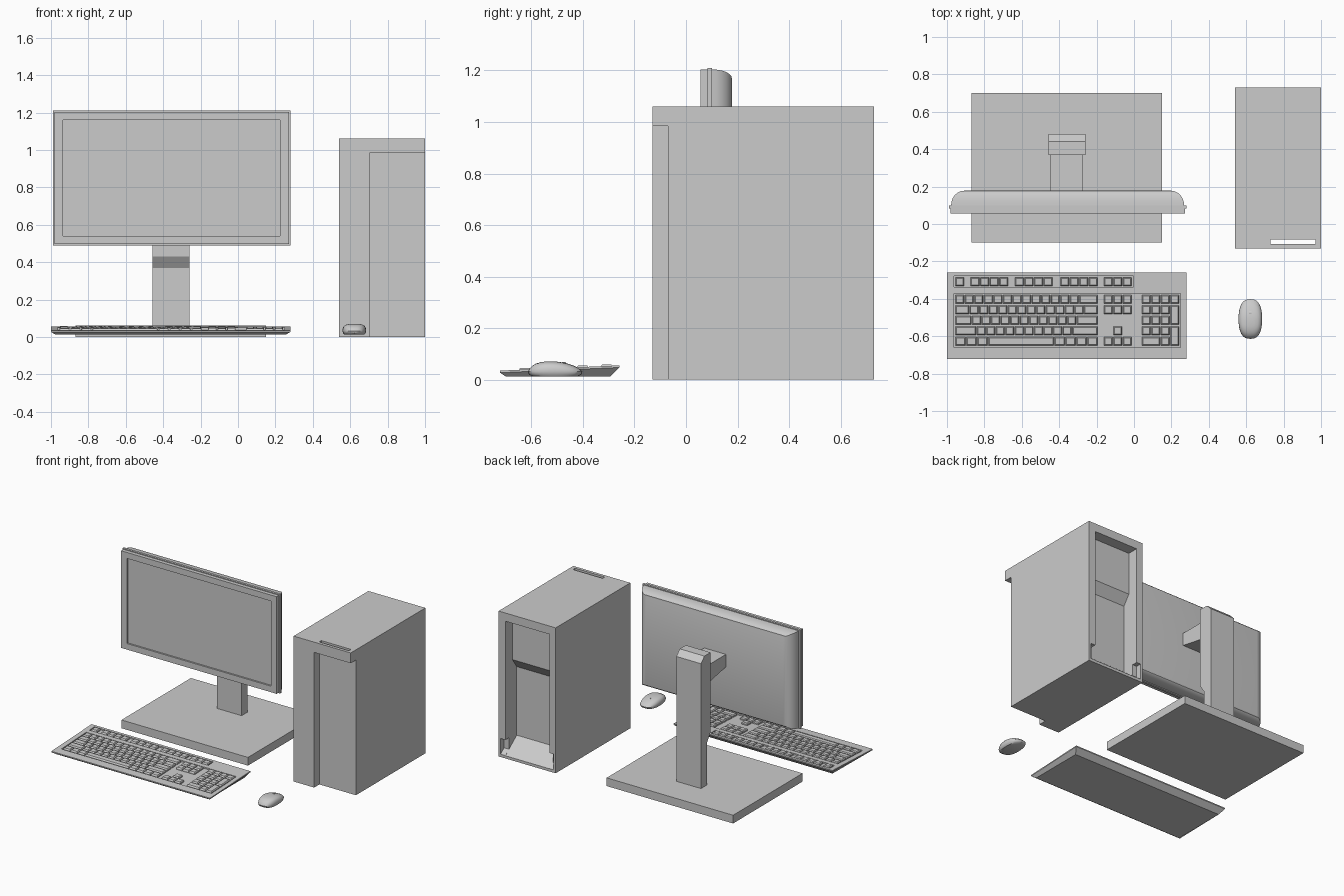
import bpy, bmesh, math

if "Cube" in bpy.data.objects:
    bpy.data.objects.remove(bpy.data.objects["Cube"])


def add_loft(bm, rings):
    """Skin a list of equal-length 3D rings and cap both ends."""
    vs = [[bm.verts.new(p) for p in r] for r in rings]
    n = len(rings[0])
    for a, b in zip(vs, vs[1:]):
        for i in range(n):
            j = (i + 1) % n
            bm.faces.new((a[i], a[j], b[j], b[i]))
    bm.faces.new(vs[0][::-1])
    bm.faces.new(vs[-1])


def finish(name, bm, smooth=None):
    bmesh.ops.recalc_face_normals(bm, faces=bm.faces[:])
    me = bpy.data.meshes.new(name)
    bm.to_mesh(me)
    bm.free()
    ob = bpy.data.objects.new(name, me)
    bpy.context.collection.objects.link(ob)
    if smooth:
        bpy.ops.object.select_all(action='DESELECT')
        bpy.context.view_layer.objects.active = ob
        ob.select_set(True)
        bpy.ops.object.shade_smooth_by_angle(angle=math.radians(smooth))
    return ob


def loft(name, rings, smooth=None):
    bm = bmesh.new()
    add_loft(bm, rings)
    return finish(name, bm, smooth)


def prism(name, x0, x1, yz):
    """Side profile extruded along x."""
    return loft(name, [[(x, y, z) for y, z in yz] for x in (x0, x1)])


def box(name, x0, x1, y0, y1, z0, z1):
    return prism(name, x0, x1, [(y0, z0), (y1, z0), (y1, z1), (y0, z1)])


def cut(ob, *cutters):
    for c in cutters:
        c.hide_render = True
        m = ob.modifiers.new("cut", 'BOOLEAN')
        m.operation, m.solver, m.object = 'DIFFERENCE', 'EXACT', c
        bpy.context.view_layer.objects.active = ob
        bpy.ops.object.modifier_apply(modifier=m.name)
        bpy.data.objects.remove(c)


def rect_xy(x0, x1, y0, y1, zf):
    return [(x, y, zf(y)) for x, y in ((x0, y0), (x1, y0), (x1, y1), (x0, y1))]


# Monitor housing: rectangular rings (y, x inset, z inset) from screen to back
def ring(y, ix, iz):
    x0, x1, z0, z1 = -.99 + ix, .28 - ix, .49 + iz, 1.21 - iz
    return [(x0, y, z0), (x1, y, z0), (x1, y, z1), (x0, y, z1)]


steps = [(.068, .055, .05), (.056, .055, .05), (.056, .008, .006), (.083, .008, .006),
         (.083, 0, 0), (.1, 0, 0), (.1, .012, .006)]
for i in range(1, 7):
    a = math.radians(15 * i)
    steps.append((.1 + .078 * math.sin(a), .012 + .07 * (1 - math.cos(a)),
                  .006 + .034 * (1 - math.cos(a))))
loft("monitor_housing", [ring(*s) for s in steps], 25)

# Monitor stand: base, stepped column, arm
box("stand_base", -.87, .15, -.10, .70, 0, .06)
prism("stand_column", -.457, -.258, [(.41, .055), (.48, .055), (.48, .97), (.44, 1.01),
                                     (.37, 1.01), (.37, .43), (.41, .37)])
prism("stand_arm", -.447, -.272, [(.17, .83), (.38, .79), (.38, .92), (.17, .92)])

# Tower case with front recess, through slot in the lip, and stepped rear bay
tower = box("tower_case", .54, 1.0, -.13, .73, 0, 1.06)
cut(tower,
    box("front_recess_cutter", .705, 1.1, -.2, -.07, -.1, .985),
    box("slot_cutter", .73, .97, -.108, -.083, .9, 1.2),
    prism("rear_bay_cutter", .59, .945, [(.74, .012), (.60, .12), (.60, .62),
                                         (.65, .69), (.65, 1.0), (.74, 1.0)]),
    prism("rear_notch_cutter", .556, .984, [(.74, .013), (.69, .052), (.69, .135), (.74, .135)]))


# Keyboard body: sloped top, undercut sides, two key wells
def deck(dz):
    return lambda y: .055 + (y + .26) * .0435 + dz


body = loft("keyboard_body", [
    rect_xy(-.975, .255, -.70, -.295, lambda y: .012),
    rect_xy(-1.0, .28, -.722, -.258, deck(-.008)),
    rect_xy(-1.0, .28, -.722, -.258, deck(0))])
for x1, y0, y1 in ((-.003, -.338, -.278), (.248, -.66, -.372)):
    cut(body, loft("well_cutter", [rect_xy(-.963, x1, y0, y1, deck(d)) for d in (-.01, .05)]))

# Keys: rows of widths in key units
U, V = .051, .0562
KX, NX, PX = -.957, -.163, .04
keys = bmesh.new()


def key(x, y, w=1, h=1):
    """Tapered key; x is the left side, y the centre of its top row."""
    g, t = .0025, .005
    x0, x1 = x + g, x + w * U - g
    y1 = y + V / 2 - g - .003
    y0 = y + V / 2 - h * V + g + .003
    add_loft(keys, [rect_xy(x0, x1, y0, y1, deck(-.0105)),
                    rect_xy(x0, x1, y0, y1, deck(-.001)),
                    rect_xy(x0 + t, x1 - t, y0 + t, y1 - t, deck(.006))])


def key_row(x, y, widths):
    for w in widths:
        key(x, y, w)
        x += w * U


rows = [-.402 - V * i for i in range(5)]
main = [[1] * 13 + [2], [1.5] + [1] * 12 + [1.5], [1.75] + [1] * 11 + [2.25],
        [2.25] + [1] * 10 + [2.75], [1.15] * 3 + [6.95] + [1.15] * 4]
pad = [[1] * 4, [1] * 3, [1] * 3, [1] * 3, [2, 1]]
for y, m, p in zip(rows, main, pad):
    key_row(KX, y, m)
    key_row(PX, y, p)
for r in (1, 3):
    key(PX + 3 * U, rows[r], 1, 2)
for start, n in ((0, 1), (1.6, 4), (6.25, 4), (11, 4)):
    key_row(KX + start * U, -.308, [1] * n)
for y in (-.308, rows[0], rows[1], rows[4]):
    key_row(NX, y, [1] * 3)
key(NX + U, rows[3])
finish("keyboard_keys", keys)


# Mouse: superellipse rings (z, x scale, y scale, y shift) and scroll wheel
def oval(z, sx, sy, dy, n=32):
    pts = []
    for i in range(n):
        a = 2 * math.pi * i / n
        c, s = math.cos(a), math.sin(a)
        pts.append((.622 + .063 * sx * math.copysign(abs(c) ** .75, c),
                    -.508 + dy + .106 * sy * math.copysign(abs(s) ** .85, s), z))
    return pts


loft("mouse_body", [oval(*r) for r in (
    (.012, .85, .82, 0), (.02, .95, .96, 0), (.031, 1, 1, 0), (.043, .99, .91, -.003),
    (.054, .93, .76, -.008), (.062, .82, .58, -.013), (.067, .64, .4, -.016),
    (.070, .35, .2, -.018))], 40)
bpy.ops.mesh.primitive_cylinder_add(vertices=20, radius=.016, depth=.014,
                                    location=(.622, -.475, .053), rotation=(0, math.pi / 2, 0))
bpy.context.object.name = "mouse_wheel"
